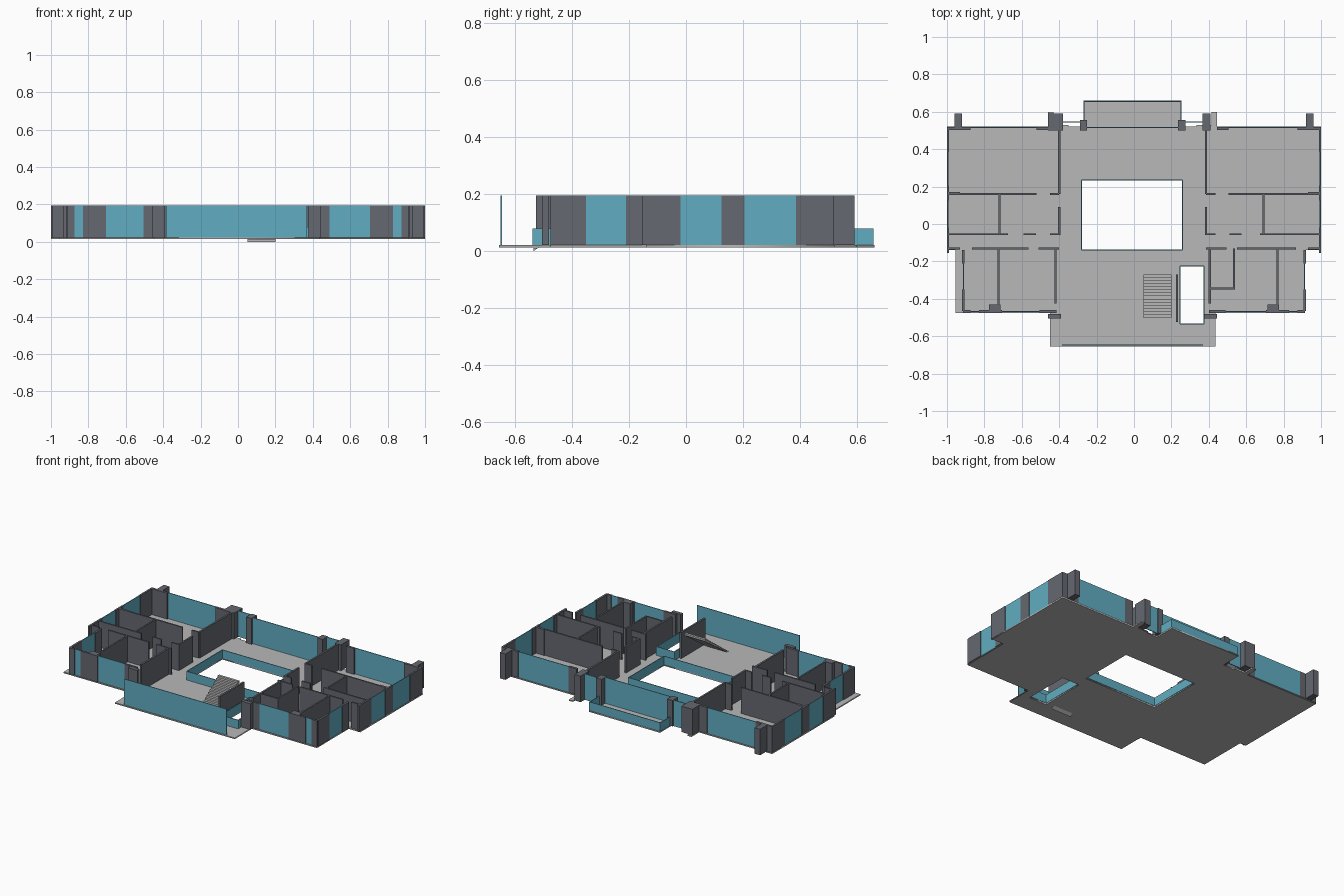
import bpy
import bmesh

cube = bpy.data.objects.get("Cube")
if cube:
    bpy.data.objects.remove(cube, do_unlink=True)

FLOOR_LOW, FLOOR, TOP, RAIL = 0.014, 0.022, 0.195, 0.08
THIN = 0.005


def material(name, colour):
    m = bpy.data.materials.new(name)
    m.use_nodes = True
    m.diffuse_color = (*colour, 1)
    m.node_tree.nodes["Principled BSDF"].inputs["Base Color"].default_value = (*colour, 1)
    return m


floor_grey = material("floor grey", (0.48, 0.48, 0.48))
wall_grey = material("wall grey", (0.13, 0.14, 0.16))
glass_blue = material("glass blue", (0.12, 0.42, 0.54))


def finish(name, bm, mat):
    bmesh.ops.recalc_face_normals(bm, faces=bm.faces)
    mesh = bpy.data.meshes.new(name)
    bm.to_mesh(mesh)
    bm.free()
    mesh.materials.append(mat)
    obj = bpy.data.objects.new(name, mesh)
    bpy.context.collection.objects.link(obj)
    return obj


def boxes(name, rects, mat, top=TOP):
    """One object of upright boxes from (x0, x1, y0, y1) footprints."""
    bm = bmesh.new()
    for x0, x1, y0, y1 in rects:
        made = bmesh.ops.create_cube(bm, size=1)["verts"]
        for v in made:
            v.co.x = x0 if v.co.x < 0 else x1
            v.co.y = y0 if v.co.y < 0 else y1
            v.co.z = FLOOR if v.co.z < 0 else top
    return finish(name, bm, mat)


def along_x(y, spans, t):
    return [(a, b, y - t / 2, y + t / 2) for a, b in spans]


def along_y(x, spans, t):
    return [(x - t / 2, x + t / 2, a, b) for a, b in spans]


def flip(x):
    # The central hall sits slightly off the middle
    return -x if abs(x) > 0.6 else -x - 0.015


def both_sides(rects):
    return rects + [(flip(b), flip(a), c, d) for a, b, c, d in rects]


def ring(x0, x1, y0, y1):
    return (along_x(y0, [(x0, x1)], THIN) + along_x(y1, [(x0, x1)], THIN)
            + along_y(x0, [(y0, y1)], THIN) + along_y(x1, [(y0, y1)], THIN))


def rect_points(x0, x1, y0, y1):
    return [(x0, y0), (x1, y0), (x1, y1), (x0, y1)]


# Floor slab with courtyard and stairwell openings
court = (-0.28, 0.26, -0.14, 0.235)
well = (0.245, 0.375, -0.535, -0.225)
left_edge = [(-0.27, 0.66), (-0.27, 0.52), (-0.35, 0.52), (-0.35, 0.53), (-0.43, 0.53),
             (-0.43, 0.6), (-0.46, 0.6), (-0.46, 0.52), (-1, 0.52), (-1, -0.14),
             (-0.955, -0.14), (-0.955, -0.475), (-0.45, -0.475), (-0.45, -0.655)]
right_edge = [(0.915 if x == -0.955 else flip(x), y) for x, y in reversed(left_edge)]
curve = bpy.data.curves.new("floor_slab", "CURVE")
curve.dimensions = "2D"
curve.fill_mode = "BOTH"
curve.extrude = (FLOOR - FLOOR_LOW) / 2
for points in (left_edge + right_edge, rect_points(*court), rect_points(*well)):
    spline = curve.splines.new("POLY")
    spline.points.add(len(points) - 1)
    for p, (x, y) in zip(spline.points, points):
        p.co = (x, y, 0, 1)
    spline.use_cyclic_u = True
curve.materials.append(floor_grey)
slab = bpy.data.objects.new("floor_slab", curve)
slab.location.z = (FLOOR + FLOOR_LOW) / 2
bpy.context.collection.objects.link(slab)
bpy.ops.object.select_all(action="DESELECT")
slab.select_set(True)
bpy.context.view_layer.objects.active = slab
bpy.ops.object.convert(target="MESH")

# Solid pieces of the outer walls
side = along_y(-0.994, [(0.385, 0.505), (0.125, 0.205), (-0.155, -0.02)], 0.012)
side += along_y(-0.912, [(-0.21, -0.14), (-0.465, -0.35)], 0.014)
front = along_x(-0.468, [(-0.915, -0.875), (-0.83, -0.705), (-0.505, -0.415)], 0.014)
back = along_x(0.511, [(-1, -0.875), (-0.52, -0.46)], 0.016)
boxes("outer_walls", both_sides(side + front + back), wall_grey)

# Heavy pillars
boxes("front_pillars", both_sides([(-0.775, -0.715, -0.465, -0.43),
                                   (-0.46, -0.39, -0.505, -0.48)]), wall_grey)
boxes("back_pillars", both_sides([(-0.96, -0.92, 0.515, 0.59),
                                  (-0.29, -0.25, 0.5, 0.555)])
      + [(-0.46, -0.38, 0.5, 0.59), (0.365, 0.41, 0.5, 0.59)], wall_grey)

# Room partitions
rooms = along_x(0.16, [(-0.93, -0.52), (-0.45, -0.4)], 0.01)
rooms += along_x(0.162, [(-0.99, -0.93)], 0.016)
rooms += along_x(-0.055, [(-0.99, -0.675), (-0.59, -0.525), (-0.45, -0.4)], 0.01)
rooms += along_x(-0.13, [(-1, -0.93), (-0.865, -0.565), (-0.51, -0.4)], 0.01)
rooms += along_y(-0.4, [(0.16, 0.51), (-0.06, 0.09)], 0.012)
rooms += along_y(-0.42, [(-0.425, -0.13)], 0.012)
boxes("room_partitions", both_sides(rooms), wall_grey)
odd = along_y(-0.72, [(-0.055, 0.16)], 0.01) + along_y(0.692, [(-0.055, 0.16)], 0.01)
odd += along_y(-0.725, [(-0.43, -0.13)], 0.01) + along_y(0.768, [(-0.445, -0.13)], 0.01)
odd += along_y(0.535, [(-0.35, -0.13)], 0.01) + along_x(-0.345, [(0.4, 0.54)], 0.01)
boxes("cross_partitions", odd, wall_grey)
boxes("stair_wall", along_y(0.23, [(-0.525, -0.27)], 0.012), wall_grey)

# Full height glazing
panes = along_y(-0.995, [(-0.02, 0.125), (0.205, 0.385)], THIN)
panes += along_y(-0.912, [(-0.35, -0.21)], THIN)
panes += along_x(-0.468, [(-0.875, -0.83), (-0.705, -0.505)], THIN)
panes += along_x(0.515, [(-0.875, -0.52)], THIN)
panes += along_x(0.545, [(-0.38, -0.29)], THIN)
boxes("wing_windows", both_sides(panes), glass_blue)
boxes("hall_windows", along_x(0.515, [(-0.25, 0.235)], THIN)
      + along_x(-0.648, [(-0.385, 0.37)], THIN), glass_blue)

# Low glass railings
boxes("courtyard_railing", ring(*court), glass_blue, RAIL)
boxes("stairwell_railing", ring(*well), glass_blue, RAIL)
boxes("balcony_railing", along_x(0.655, [(-0.27, 0.255)], THIN)
      + along_y(-0.268, [(0.52, 0.657)], THIN)
      + along_y(0.252, [(0.52, 0.657)], THIN), glass_blue, RAIL)

# Staircase: stepped profile with a sloping underside, extruded across
STEPS, Y0, Y1 = 16, -0.535, -0.27
run, rise = (Y1 - Y0) / STEPS, TOP / STEPS
profile = [(Y0, 0)]
for i in range(STEPS):
    profile += [(Y0 + i * run, (i + 1) * rise), (Y0 + (i + 1) * run, (i + 1) * rise)]
profile.append((Y1, TOP - rise))
bm = bmesh.new()
face = bm.faces.new([bm.verts.new((0.05, y, z)) for y, z in profile])
extruded = bmesh.ops.extrude_face_region(bm, geom=[face])["geom"]
for v in extruded:
    if isinstance(v, bmesh.types.BMVert):
        v.co.x = 0.2
finish("staircase", bm, floor_grey)
